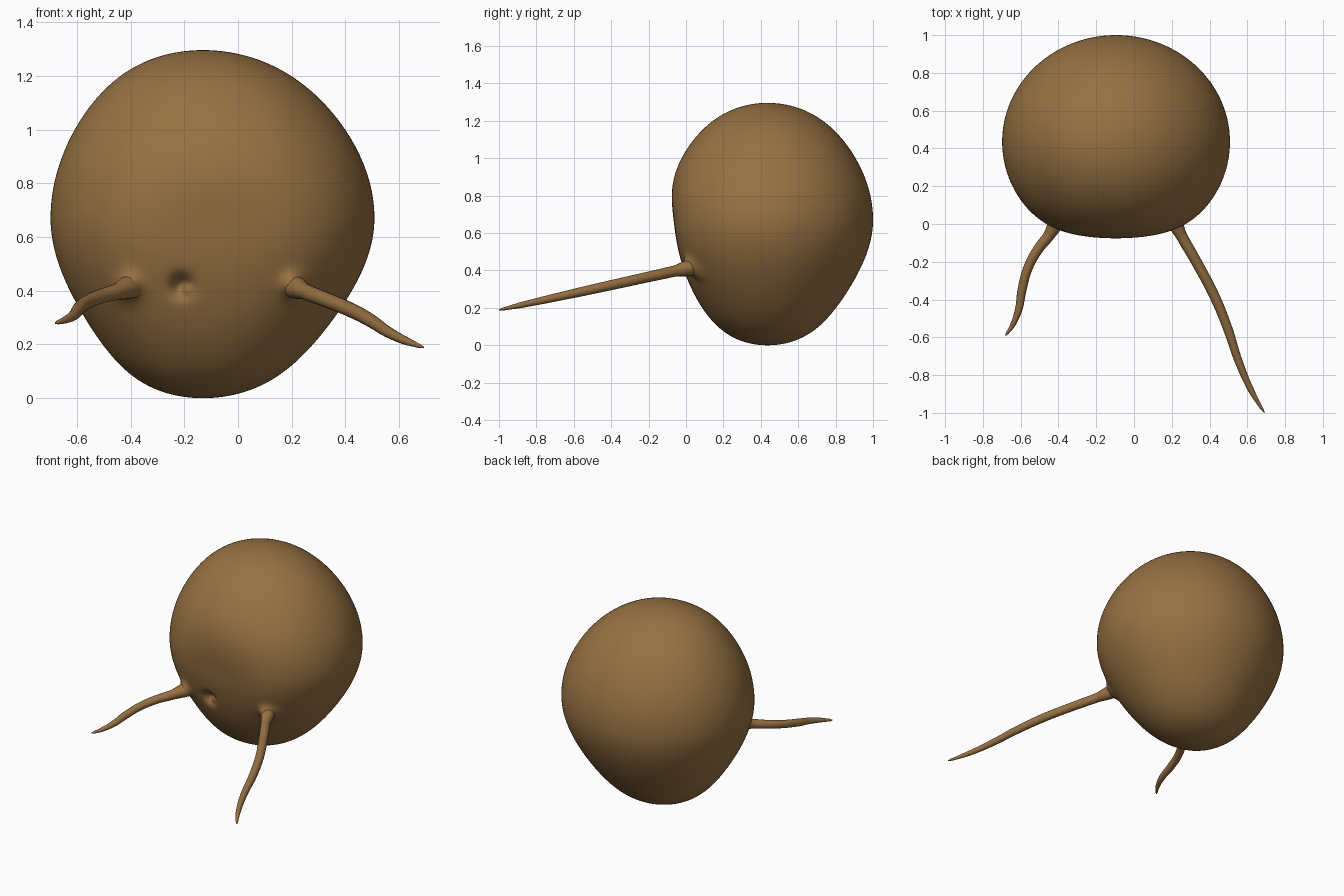
import bpy, bmesh, math

if "Cube" in bpy.data.objects:
    bpy.data.objects.remove(bpy.data.objects["Cube"])

skin = bpy.data.materials.new("warm brown")
skin.diffuse_color = (0.31, 0.166, 0.055, 1)
skin.use_nodes = True
skin.node_tree.nodes["Principled BSDF"].inputs["Base Color"].default_value = skin.diffuse_color

SEGMENTS, RINGS = 256, 160


def bump(x, z, cx, cz, size):
    return math.exp(-((x - cx) ** 2 + (z - cz) ** 2) / size ** 2)


def body_point(theta, phi):
    """Egg-like form, narrower below, with a flattened front."""
    s, c = math.sin(theta), math.cos(theta)
    z = 0.648 - 0.648 * c + 0.022 * s * s
    pinch = 0.08 if c > 0 else 0.03
    r = s * (1 - pinch * math.sin(2 * theta) ** 2)
    front = max(0, -math.sin(phi))
    spread = 0.37 if z < 0.6 else 0.25
    flat = 0.10 * math.exp(-((z - 0.6) / spread) ** 2) + 0.02
    x = -0.095 - 0.035 * c * c + 0.603 * r * math.cos(phi)
    y = 0.435 + 0.565 * r * math.sin(phi) * (1 - flat * front ** 6)
    if front > 0:
        # raised limb sockets and the small pit with a nub in it
        y -= 0.06 * bump(x, z, -0.41, 0.415, 0.045)
        y -= 0.06 * bump(x, z, 0.21, 0.415, 0.045)
        y += 0.055 * bump(x, z, -0.21, 0.418, 0.04)
        y -= 0.03 * bump(x, z, -0.193, 0.405, 0.016)
    return x, y, z


# Body
bm = bmesh.new()
rings = []
for i in range(1, RINGS):
    theta = math.pi * i / RINGS
    rings.append([bm.verts.new(body_point(theta, math.tau * j / SEGMENTS))
                  for j in range(SEGMENTS)])
bottom = bm.verts.new(body_point(0, 0))
top = bm.verts.new(body_point(math.pi, 0))
for j in range(SEGMENTS):
    k = (j + 1) % SEGMENTS
    bm.faces.new((bottom, rings[0][k], rings[0][j]))
    bm.faces.new((top, rings[-1][j], rings[-1][k]))
    for a, b in zip(rings, rings[1:]):
        bm.faces.new((a[j], a[k], b[k], b[j]))
for f in bm.faces:
    f.smooth = True
mesh = bpy.data.meshes.new("body")
bm.to_mesh(mesh)
bm.free()
mesh.materials.append(skin)
bpy.context.collection.objects.link(bpy.data.objects.new("body", mesh))


def limb(name, points):
    """Tapered round limb through (x, y, radius) points, sloping down forward."""
    curve = bpy.data.curves.new(name, "CURVE")
    curve.dimensions = "3D"
    curve.bevel_depth = 1.0
    curve.bevel_resolution = 6
    curve.resolution_u = 10
    curve.use_fill_caps = True
    spline = curve.splines.new("BEZIER")
    spline.bezier_points.add(len(points) - 1)
    for p, (x, y, r) in zip(spline.bezier_points, points):
        p.co = (x, y, 0.41 + 0.221 * y)
        p.radius = r
        p.handle_left_type = p.handle_right_type = "AUTO"
    obj = bpy.data.objects.new(name, curve)
    bpy.context.collection.objects.link(obj)
    bpy.ops.object.select_all(action="DESELECT")
    obj.select_set(True)
    bpy.context.view_layer.objects.active = obj
    bpy.ops.object.convert(target="MESH")
    obj = bpy.context.view_layer.objects.active
    obj.data.materials.clear()
    obj.data.materials.append(skin)
    bpy.ops.object.shade_smooth_by_angle(angle=math.radians(60))


# Limbs
limb("right_limb", [(0.17, 0.10, 0.05), (0.215, 0.01, 0.042), (0.25, -0.06, 0.03),
                    (0.33, -0.20, 0.028), (0.425, -0.38, 0.027), (0.495, -0.55, 0.025),
                    (0.555, -0.73, 0.021), (0.62, -0.88, 0.016), (0.675, -0.975, 0.008),
                    (0.69, -0.998, 0.003)])
limb("left_limb", [(-0.36, 0.08, 0.05), (-0.415, 0.0, 0.042), (-0.45, -0.06, 0.03),
                   (-0.505, -0.13, 0.027), (-0.56, -0.23, 0.025), (-0.593, -0.35, 0.024),
                   (-0.61, -0.45, 0.02), (-0.64, -0.53, 0.014), (-0.67, -0.577, 0.008),
                   (-0.68, -0.59, 0.003)])
